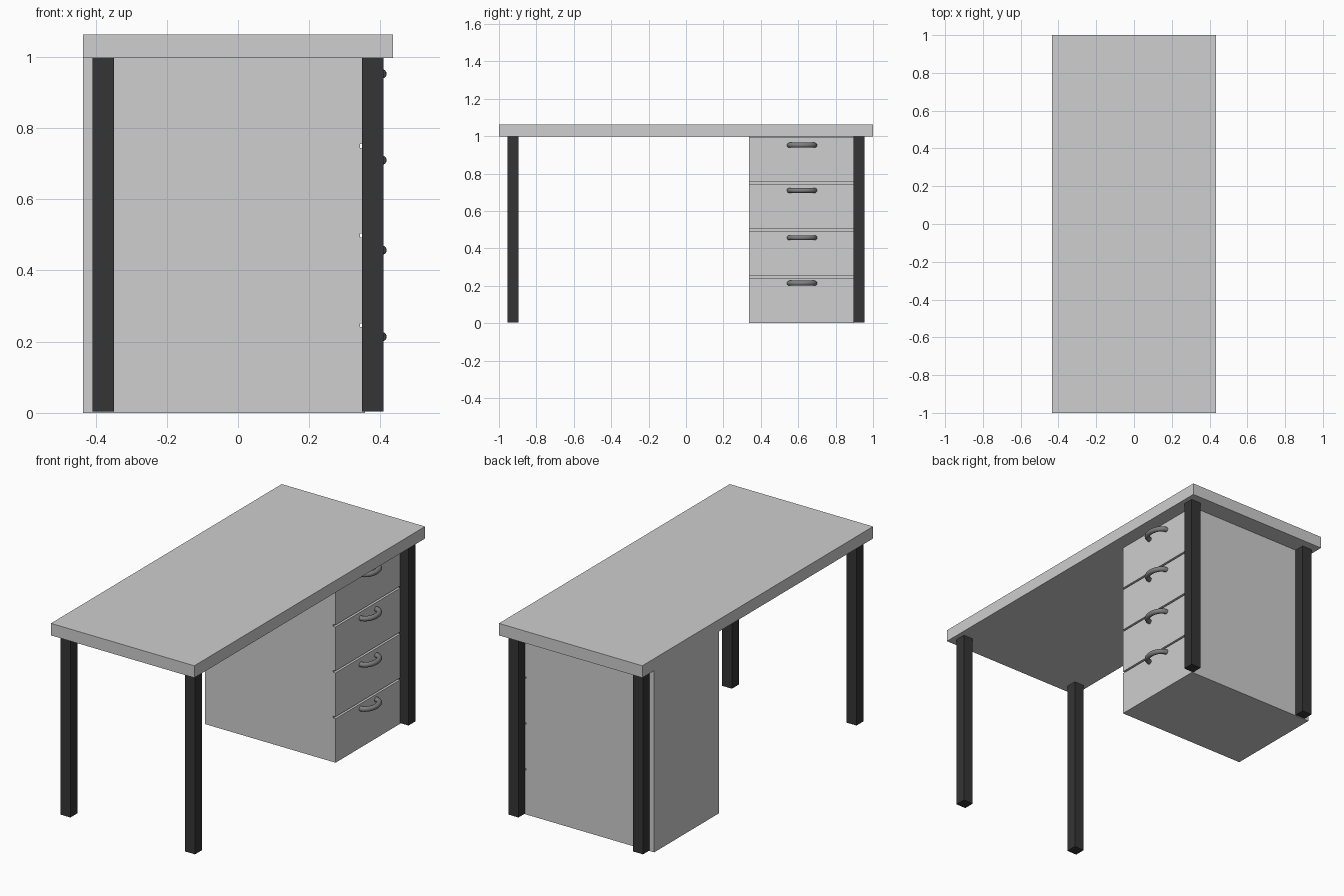
import bpy, bmesh, math

if "Cube" in bpy.data.objects:
    bpy.data.objects.remove(bpy.data.objects["Cube"])


def material(name, v):
    m = bpy.data.materials.new(name)
    m.diffuse_color = (v, v, v, 1)
    m.use_nodes = True
    m.node_tree.nodes["Principled BSDF"].inputs["Base Color"].default_value = m.diffuse_color
    return m


light_grey = material("light grey", 0.62)
dark_grey = material("charcoal", 0.035)
mid_grey = material("mid grey metal", 0.21)


def box(name, lo, hi, mat):
    bm = bmesh.new()
    bmesh.ops.create_cube(bm, size=1)
    for v in bm.verts:
        v.co = [lo[i] if v.co[i] < 0 else hi[i] for i in range(3)]
    me = bpy.data.meshes.new(name)
    bm.to_mesh(me)
    bm.free()
    me.materials.append(mat)
    ob = bpy.data.objects.new(name, me)
    bpy.context.collection.objects.link(ob)
    return ob


def handle(name, x, y, z, half=0.067, reach=0.047, r=0.0135, steps=14, sides=14):
    """Round bar swept along a half ellipse, feet sunk into the drawer."""
    bm = bmesh.new()
    rings = []
    for i in range(steps + 1):
        a = math.pi * i / steps
        px, py = x + reach * math.sin(a), y - half * math.cos(a)
        # outward normal of the ellipse
        nx, ny = half * math.sin(a), -reach * math.cos(a)
        n = math.hypot(nx, ny)
        nx, ny = nx / n, ny / n
        ring = []
        for k in range(sides):
            t = 2 * math.pi * k / sides
            c = r * math.cos(t)
            ring.append(bm.verts.new((px + nx * c, py + ny * c, z + r * math.sin(t))))
        rings.append(ring)
    for a, b in zip(rings, rings[1:]):
        for k in range(sides):
            j = (k + 1) % sides
            bm.faces.new((a[k], a[j], b[j], b[k]))
    bm.faces.new(rings[0])
    bm.faces.new(rings[-1])
    bmesh.ops.recalc_face_normals(bm, faces=bm.faces)
    me = bpy.data.meshes.new(name)
    bm.to_mesh(me)
    bm.free()
    me.materials.append(mid_grey)
    ob = bpy.data.objects.new(name, me)
    bpy.context.collection.objects.link(ob)
    bpy.ops.object.select_all(action='DESELECT')
    ob.select_set(True)
    bpy.context.view_layer.objects.active = ob
    bpy.ops.object.shade_smooth_by_angle(angle=math.radians(40))


# Table top
TOP_Z = 0.997
box("table_top", (-0.435, -1, TOP_Z), (0.435, 1, 1.063), light_grey)

# Four square legs
for sx, side in ((-1, "left"), (1, "right")):
    for sy, end in ((-1, "front"), (1, "back")):
        cx, cy = sx * 0.378, sy * 0.925
        box(f"{end}_{side}_leg", (cx - 0.03, cy - 0.03, 0.004),
            (cx + 0.03, cy + 0.03, TOP_Z), dark_grey)

# Cabinet body
Y0, Y1, FACE = 0.336, 0.897, 0.357
box("cabinet", (-0.435, Y0, 0), (FACE - 0.015, Y1, TOP_Z), light_grey)

# Drawer fronts with thin gaps, each with a bowed handle
for i, hz in enumerate((0.214, 0.457, 0.71, 0.952)):
    z0 = i * 0.2517
    box(f"drawer_front_{i + 1}", (FACE - 0.015, Y0, z0), (FACE, Y1, z0 + 0.241), light_grey)
    handle(f"drawer_handle_{i + 1}", FACE, 0.62, hz)
